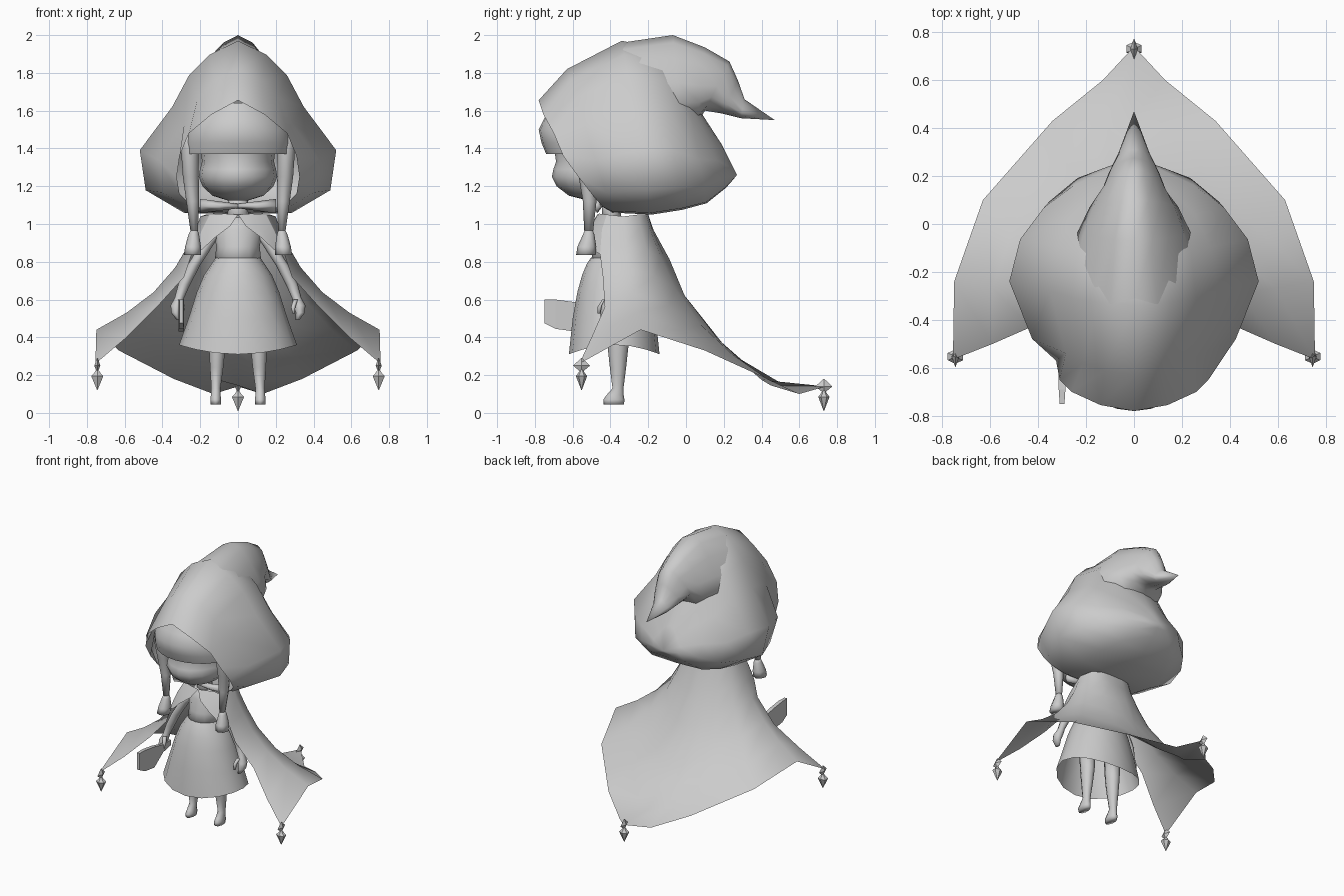
import bpy, bmesh, math
from mathutils import Vector

grey = bpy.data.materials.new("plain grey")
grey.diffuse_color = (0.6, 0.6, 0.6, 1)


def loft(name, rings, closed=True, caps=(False, False), smooth=True):
    """Skin a list of equally long point rings (or rows when not closed)."""
    bm = bmesh.new()
    rows = [[bm.verts.new(p) for p in r] for r in rings]
    n = len(rows[0])
    for a, b in zip(rows, rows[1:]):
        for i in range(n if closed else n - 1):
            j = (i + 1) % n
            bm.faces.new((a[i], a[j], b[j], b[i]))
    if caps[0]:
        bm.faces.new(rows[0])
    if caps[1]:
        bm.faces.new(rows[-1])
    bmesh.ops.remove_doubles(bm, verts=bm.verts, dist=0.0005)
    bmesh.ops.recalc_face_normals(bm, faces=bm.faces)
    me = bpy.data.meshes.new(name)
    bm.to_mesh(me)
    bm.free()
    for p in me.polygons:
        p.use_smooth = smooth
    me.materials.append(grey)
    ob = bpy.data.objects.new(name, me)
    bpy.context.collection.objects.link(ob)
    return ob


def stack(name, levels, n=12, caps=(True, True), smooth=True, sx=1):
    """Horizontal elliptical rings: (x, y, z, rx, ry) per level."""
    rings = [[(sx * x + rx * math.sin(2 * math.pi * i / n),
               y - ry * math.cos(2 * math.pi * i / n), z) for i in range(n)]
             for x, y, z, rx, ry in levels]
    return loft(name, rings, True, caps, smooth)


def mirror_half(half):
    return half + [(-x, y, z) for x, y, z in reversed(half[1:-1])]


def sweep(sections, profile):
    """Tilted mirrored rings: (top y, top z, bottom y, bottom z, half width)."""
    return [mirror_half([(w * hw, ty + (by - ty) * t, tz + (bz - tz) * t) for t, w in profile])
            for ty, tz, by, bz, hw in sections]


# hood: pear-shaped sections from the face opening to the rounded back
pear = [(0, 0), (.08, .29), (.20, .50), (.38, .67), (.63, 1), (.86, .94), (.99, .55), (1, 0)]
opening = [(0, -.78, 1.655), (.14, -.755, 1.58), (.26, -.70, 1.48), (.31, -.65, 1.36),
           (.325, -.57, 1.25), (.31, -.50, 1.16), (.24, -.44, 1.09), (0, -.42, 1.08)]
loft("hood", [mirror_half(opening)] + sweep(
    [(-.63, 1.82, -.39, 1.06, .425), (-.34, 1.97, -.18, 1.05, .52), (-.14, 1.93, -.02, 1.075, .475),
     (.0, 1.74, .11, 1.11, .375), (.08, 1.59, .21, 1.19, .25), (.19, 1.42, .25, 1.235, .11),
     (.27, 1.26, .27, 1.26, 0)], pear))

# curled tip growing out of the top of the hood
drop = [(0, 0), (.08, .33), (.25, .62), (.5, .9), (.72, 1), (.9, .7), (1, 0)]
loft("hood_tip", sweep(
    [(-.34, 1.96, -.25, 1.50, .30), (-.07, 2.0, -.02, 1.50, .235), (.10, 1.935, .06, 1.53, .185),
     (.23, 1.86, .10, 1.60, .135), (.275, 1.76, .19, 1.585, .105), (.31, 1.66, .29, 1.56, .065),
     (.47, 1.55, .47, 1.55, 0)], drop))

# head
stack("head", [(0, -.45, z, r * .80, r) for z, r in
               [(1.125, .07), (1.15, .17), (1.20, .235), (1.25, .26), (1.29, .252),
                (1.33, .238), (1.38, .245), (1.50, .25), (1.60, .16)]], 16)

# fringe of hair under the hood
fringe = []
for z, w, d in [(1.64, .16, .20), (1.57, .24, .245), (1.50, .275, .28), (1.43, .285, .265), (1.37, .28, .24)]:
    fringe.append([(w * math.sin(math.radians(a)), -.5 - d * math.cos(math.radians(a)), z)
                   for a in range(-90, 91, 15)])
loft("fringe", fringe, closed=False)

# neck and bodice
stack("neck", [(0, -.39, .98, .06, .05), (0, -.40, 1.16, .05, .05)], 8)
stack("bodice", [(0, -.38, .79, .125, .125), (0, -.38, .88, .115, .11),
                 (0, -.37, .97, .13, .10), (0, -.37, 1.04, .08, .07)], 12)

# skirt: flared bell, hem lifted at the sides
skirt = []
for z, rx, ry in [(.82, .12, .125), (.79, .14, .145), (.73, .18, .17), (.64, .218, .195),
                  (.50, .262, .22), (.335, .312, .24)]:
    ring = []
    for i in range(16):
        a = 2 * math.pi * i / 16
        lift = -.025 * math.cos(2 * a) if z < .4 else 0
        ring.append((rx * math.sin(a), -.38 - ry * math.cos(a), z + lift))
    skirt.append(ring)
loft("skirt", skirt)

# cape: columns run from neck to hem with a concave flare
flare = [(0, 0), (.03, .09), (.12, .26), (.24, .45), (.45, .67), (.71, .85), (1, 1)]
columns = [((0, -.20, 1.05), (0, .74, .14)), ((.06, -.20, 1.05), (.13, .60, .10)),
           ((.12, -.21, 1.05), (.34, .43, .18)), ((.17, -.25, 1.05), (.63, .10, .33)),
           ((.20, -.33, 1.04), (.75, -.24, .44))]
grid = []
for neck, hem in columns:
    a, b = Vector(neck), Vector(hem)
    grid.append([Vector((a.x + (b.x - a.x) * h, a.y + (b.y - a.y) * h, a.z + (b.z - a.z) * v))
                 for h, v in flare])
# the trailing point flattens out just before the tip
grid[0][3:6] = [Vector((0, .0, .60)), Vector((0, .20, .36)), Vector((0, .45, .145))]
grid[1][4:6] = [Vector((.09, .17, .39)), Vector((.11, .40, .175))]
# front edge bends back around the arm
grid.append([Vector(p) for p in ((.15, -.42, 1.05), (.19, -.445, .97), (.245, -.455, .84),
                                 (.285, -.44, .72), (.43, -.43, .56), (.59, -.50, .40), (.755, -.565, .26))])
left = [[(-p.x, p.y, p.z) for p in c] for c in reversed(grid[1:])]
loft("cape", left + grid, closed=False)

for s, side in ((1, "left"), (-1, "right")):
    # front flap of the cape over the chest
    edge = [tuple(p) for p in grid[5][:3]]
    flap = [edge, [(.07, -.46, 1.055), (.13, -.49, .97), (.19, -.50, .865)],
            [(0, -.47, 1.05), (.04, -.505, .99), (.12, -.515, .93)]]
    loft(side + "_cape_flap", [[(s * x, y, z) for x, y, z in r] for r in flap], closed=False)

    # bow wing at the throat
    wing = [[(s * x, -.47 + dy, 1.095 + dz) for dy, dz in
             ((-w, 0), (0, h), (w, 0), (0, -h))]
            for x, w, h in ((0, .02, .012), (.10, .03, .025), (.20, .02, .038))]
    loft(side + "_bow", wing, caps=(True, True))

    # long hair lock with a tied tuft
    stack(side + "_hair_lock", [(.25, -.56, 1.50, .03, .03), (.255, -.55, 1.40, .047, .05),
                                (.25, -.52, 1.25, .042, .048), (.24, -.51, 1.12, .034, .036),
                                (.232, -.515, .965, .02, .024)], 8, sx=s)
    stack(side + "_hair_tuft", [(.232, -.515, .97, .018, .02), (.234, -.515, .945, .028, .03),
                                (.238, -.525, .88, .042, .05), (.242, -.53, .835, .045, .052)], 8, sx=s)

    # arm and hand
    stack(side + "_arm", [(.12, -.385, .96, .03, .03), (.165, -.39, .89, .035, .035),
                          (.235, -.39, .78, .034, .034), (.285, -.39, .68, .032, .032),
                          (.31, -.40, .61, .025, .026), (.325, -.41, .57, .032, .036),
                          (.33, -.42, .53, .024, .034), (.315, -.43, .495, .012, .02)], 8, sx=s)
    stack(side + "_thumb", [(.305, -.43, .60, .014, .014), (.292, -.455, .56, .013, .014),
                            (.295, -.46, .525, .008, .009)], 6, sx=s)

    # leg and foot
    stack(side + "_leg", [(.11, -.36, .50, .055, .06), (.11, -.36, .35, .046, .055),
                          (.113, -.36, .24, .037, .043), (.117, -.36, .13, .026, .029),
                          (.118, -.375, .095, .027, .045), (.118, -.382, .07, .03, .056),
                          (.118, -.382, .045, .028, .054)], 10, sx=s)


# hanging gems with small diamond clasps on the cape points
def pendant(name, x, y, z):
    stack(name + "_gem", [(x, y, z, .001, .001), (x, y, z + .075, .037, .03),
                          (x, y, z + .09, .02, .018), (x, y, z + .11, .006, .006)], 6, smooth=False)
    stack(name + "_clasp", [(x, y, z + .095, .002, .002), (x, y, z + .13, .016, .045),
                            (x, y, z + .17, .002, .002)], 4, smooth=False)


pendant("left_pendant", .745, -.553, .12)
pendant("right_pendant", -.745, -.553, .12)
pendant("back_pendant", 0, .73, .01)

# thin paddle-shaped tool held in the right hand
tool = [[(-.30 - t, y, lo), (-.30 - t, y, hi), (-.30 + t, y, hi), (-.30 + t, y, lo)]
        for y, lo, hi, t in ((-.38, .52, .56, .01), (-.47, .505, .56, .012), (-.58, .43, .585, .014),
                             (-.69, .445, .60, .014), (-.75, .475, .60, .01))]
loft("held_tool", tool, caps=(True, True), smooth=False)
